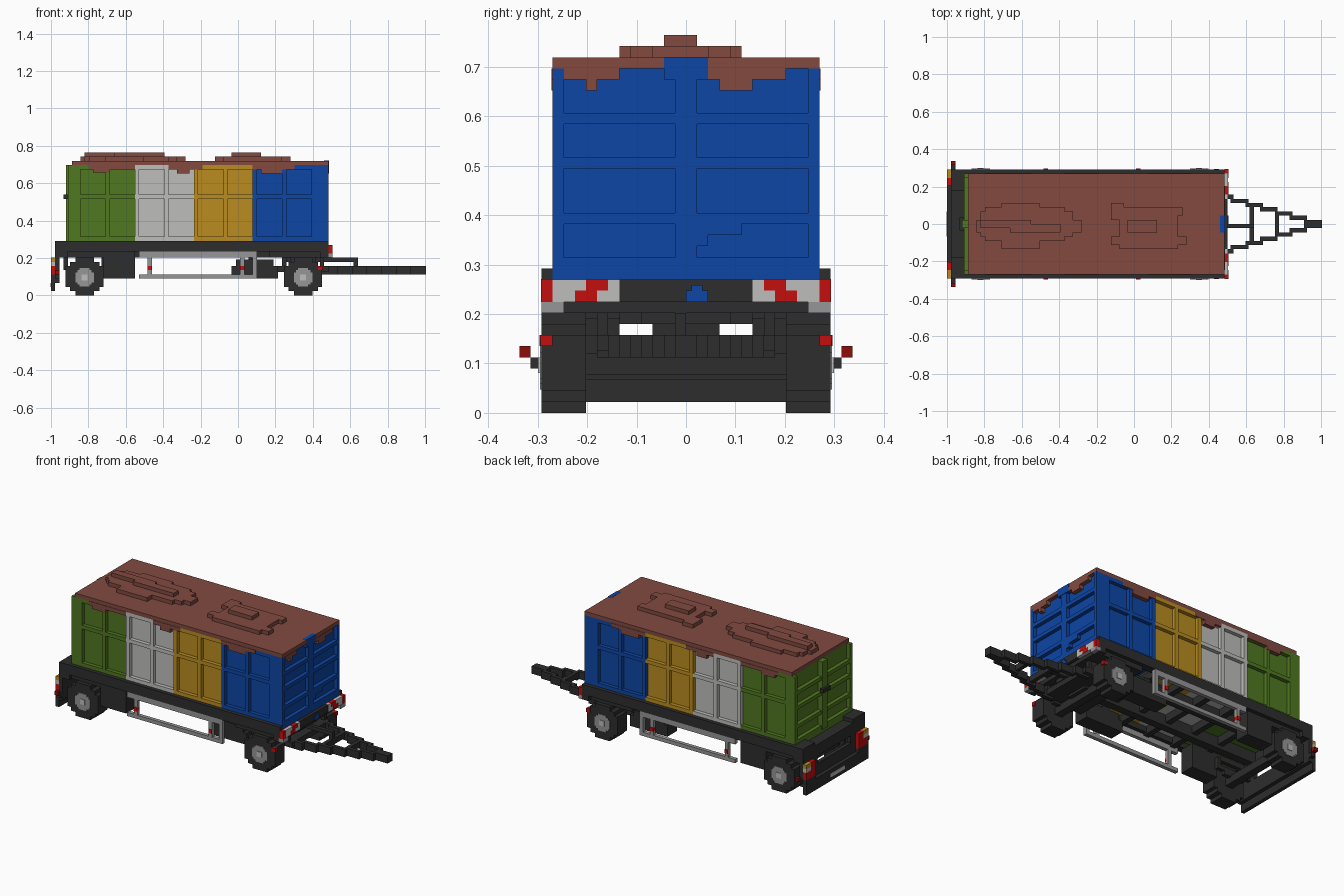
import bpy, bmesh
from mathutils import Matrix, Vector

if "Cube" in bpy.data.objects:
    bpy.data.objects.remove(bpy.data.objects["Cube"], do_unlink=True)

U = 2 / 89  # block size; x counted from the rear end, y from the middle, z from the ground


def paint(name, *rgb):
    m = bpy.data.materials.new(name)
    lin = [(c / 255 / 12.92) if c < 11 else ((c / 255 + 0.055) / 1.055) ** 2.4 for c in rgb]
    m.diffuse_color = (*lin, 1)
    m.use_nodes = True
    m.node_tree.nodes["Principled BSDF"].inputs["Base Color"].default_value = (*lin, 1)
    return m


brown = paint("rust brown", 130, 74, 64)
blue = paint("blue", 13, 70, 165)
green = paint("green", 80, 120, 32)
white = paint("pale grey", 190, 190, 188)
ochre = paint("ochre", 186, 140, 32)
dark = paint("charcoal", 45, 45, 45)
grey = paint("metal grey", 150, 150, 150)
red = paint("red", 196, 14, 14)
deep_red = paint("deep red", 140, 12, 12)


def blocks(name, mat, boxes, mirror=False):
    """One object made of boxes (x0, x1, y0, y1, z0, z1), optionally mirrored in y."""
    bm = bmesh.new()
    if mirror:
        boxes = boxes + [(a, b, -d, -c, e, f) for a, b, c, d, e, f in boxes]
    for a, b, c, d, e, f in boxes:
        mid = Vector(((a + b) / 2 - 44.5, (c + d) / 2, (e + f) / 2)) * U
        size = Vector((b - a, d - c, f - e)) * U
        bmesh.ops.create_cube(bm, size=1, matrix=Matrix.Translation(mid) @ Matrix.Diagonal((*size, 1)))
    mesh = bpy.data.meshes.new(name)
    bm.to_mesh(mesh)
    bm.free()
    mesh.materials.append(mat)
    ob = bpy.data.objects.new(name, mesh)
    bpy.context.collection.objects.link(ob)
    return ob


# Container: four coloured sections with raised ribs on the sides
sections = [("green", green, 5, 20), ("pale", white, 20, 34),
            ("ochre", ochre, 34, 48), ("blue", blue, 48, 65)]
for n, (name, mat, a, b) in enumerate(sections):
    blocks(name + "_body", mat, [(a, b, -11, 11, 12, 31)])
    start = 7 + 14 * n
    ribs = [(a, b, 11, 12, lo, hi) for lo, hi in ((12, 14), (23, 24), (30, 31))]
    ribs += [(a, start, 11, 12, 14, 30), (start + 6, start + 7, 11, 12, 14, 30)]
    if start + 13 < b:
        ribs.append((start + 13, b, 11, 12, 14, 30))
    blocks(name + "_ribs", mat, ribs, True)

# Container ends: framed doors with four panels per half
for name, mat, x in (("front_doors", blue, 65), ("rear_doors", green, 4)):
    frame = [(x, x + 1, 11, 12, 12, 31), (x, x + 1, 0, 1, 12, 31)]
    frame += [(x, x + 1, 1, 11, lo, hi) for lo, hi in ((12, 14), (17, 18), (22, 23), (26, 27))]
    blocks(name, mat, frame, True)
blocks("front_door_handle", blue, [(65, 66, 2, 5, 16, 17), (65, 66, 1, 2, 15, 17)])
blocks("front_post", blue, [(65, 66.1, -2, 2, 30, 32.05)])
blocks("rear_post", green, [(3.6, 4, -1, 1, 13, 31)])
blocks("rear_latch", dark, [(3, 4, -1.5, 1.5, 23, 24)])

# Load: flat top, two stepped heaps and spill over the edges
blocks("load_top", brown, [(5, 66, -12, 12, 31, 32)])
blocks("rear_heap", brown, [(7, 32, -2, 1, 32, 33), (8, 30, -3, 3, 32, 33),
                            (9, 28, -4, 4, 32, 33), (13, 22, -6, 5, 32, 33),
                            (8, 20, -1, 1, 33, 34), (15, 27, -2, 0, 33, 34)])
blocks("front_heap", brown, [(39, 42, 1, 5, 32, 33), (39, 57, -5, -3, 32, 33),
                             (41, 55, -6, 4, 32, 33), (50, 56, 2, 4, 32, 33),
                             (43, 50, -2, 1, 33, 34)])
blocks("side_spill", brown, [(9, 20, 11, 12.1, 30, 31), (10, 14, 11, 12.1, 29.2, 30),
                             (28, 36, 11, 12.1, 30, 31), (30, 33, 11, 12.1, 29, 30),
                             (48, 58, 11, 12.1, 30, 31), (50, 55, 11, 12.1, 29, 30)], True)
blocks("end_spill", brown, [(65, 66.1, -11, -6, 30, 31), (65, 66.1, -9, -8, 29, 30),
                            (65, 66.1, 2, 9, 30, 31), (65, 66.1, 3, 6, 29, 30)])

# Chassis: outer rails, inner beams and cross members
blocks("side_rails", dark, [(1, 66, 12, 13, 11, 13), (2, 66, 11, 13, 10.4, 11.9)], True)
blocks("inner_beams", dark, [(2, 66, 4, 6, 9, 12), (2, 20, 8, 12, 9, 10.4),
                             (52, 66, 8, 12, 9, 10.4)], True)
blocks("cross_members", dark, [(x, x + 1.5, -12, 12, 10, 12) for x in (14, 22, 30, 38, 46, 54)])
blocks("front_beam", dark, [(64, 66, -13, 13, 9, 12), (66, 66.8, -6, 6, 10, 12)])
blocks("rear_beam", dark, [(1, 4, -13, 13, 9, 12)])
blocks("rear_corners", dark, [(1, 4, 8, 13, 12, 13)], True)

# Warning stripes and connectors on the front beam
blocks("stripe_plate", white, [(66, 66.9, 6, 13, 10, 12)], True)
blocks("stripe_marks", red, [(66, 67, 12, 13.05, 10, 12.05), (66, 67, 7, 9, 11, 12.05),
                             (66, 67, 8, 10, 10, 11)], True)
blocks("front_reflectors", grey, [(65.5, 67, 11, 13, 9, 10)], True)
blocks("plug", blue, [(66, 67, 0, 2, 10, 11), (66, 67, 0.5, 1.5, 11, 11.5)])

# Wheels, hubs, axles and springs
for name, c in (("rear", 8), ("front", 60)):
    blocks(name + "_tyres", dark, [(c - w, c + w, 9, 13, lo, 9 - lo)
                                   for w, lo in ((4.5, 2), (3.5, 1), (2.2, 0))], True)
    blocks(name + "_hubs", grey, [(c - w, c + w, 12.5, 13.15, 4.3 - h, 4.3 + h)
                                  for w, h in ((2.2, 1.2), (1.2, 2.2), (1.7, 1.7))], True)
    blocks(name + "_hub_caps", white, [(c - 0.7, c + 0.7, 13, 13.3, 3.6, 5)], True)
    blocks(name + "_axle", dark, [(c - 1, c + 1, -9, 9, 3.4, 5.4)])
    blocks(name + "_springs", dark, [(c - 5, c + 5, 7, 8, 6, 7), (c - 3, c + 3, 7, 8, 5, 6),
                                     (c - 5, c - 4, 7, 8, 7, 9), (c + 4, c + 5, 7, 8, 7, 9)], True)
blocks("turntable", dark, [(55, 65, -4, 4, 8, 9), (57, 63, -6, 6, 8, 9),
                           (54, 66, -8, 8, 5.6, 7), (58, 62, -3, 3, 5, 9)])

# Boxes and side guards
blocks("tool_boxes", dark, [(12.5, 20, 8, 12, 4, 9)], True)
blocks("air_tanks", dark, [(43, 54, 6, 10, 4, 7), (44, 53, 6, 10, 7, 8.5),
                           (47, 49, 6, 9, 8, 10)], True)
blocks("side_guards", grey, [(21, 49, 12, 13, 9, 10.4), (21, 49, 12, 13, 4, 5),
                             (23, 24, 12, 13, 5, 9), (45, 46, 12, 13, 5, 9),
                             (48, 49, 12, 13, 5, 9)], True)
blocks("side_lamps", red, [(23, 24, 12, 13.2, 6, 7), (45, 46, 12, 13.2, 6, 7),
                           (63.5, 64.7, 12, 13.1, 6, 7)], True)

# Rear bumper, tail lamps and marker arms
blocks("rear_bumper", dark, [(0, 1, -13, 13, 1, 4), (1, 2, -9, 9, 3, 7)])
blocks("bumper_posts", dark, [(1, 2, 7, 13, 3, 9), (0, 1, 9, 13, 4, 5)], True)
blocks("tail_lamps", red, [(0, 1, 9, 13, 5, 7), (0, 1, 9, 11, 7, 9)], True)
blocks("tail_white", white, [(-0.0, 1, 11, 13, 7, 8)], True)
blocks("tail_indicators", ochre, [(0, 1, 11, 13, 8, 9)], True)
blocks("rear_plate", white, [(-0.1, 0, -3, 3, 2, 3)])
blocks("marker_arms", dark, [(1, 2, 13, 14, 4, 5)], True)
blocks("marker_lamps", deep_red, [(1, 2, 14, 15, 5, 6)], True)

# Drawbar: stepped triangle with cross bars, hose carrier and hitch
arms = [(64 + 3.5 * n, 68.2 + 3.5 * n, 6 - n, 7 - n, 5, 7) for n in range(7)]
blocks("drawbar_arms", dark, arms, True)
blocks("drawbar_crossbars", dark, [(72, 73, -5, 5, 5.5, 7), (78, 79, -3, 3, 5.5, 7)])
blocks("hose_carrier", dark, [(64, 73, -1, 0, 8, 9), (72, 73, -1, 0, 6, 8)])
blocks("hitch", dark, [(85, 88, -1, 1, 6, 7), (88, 89, -0.5, 0.5, 6, 7)])
